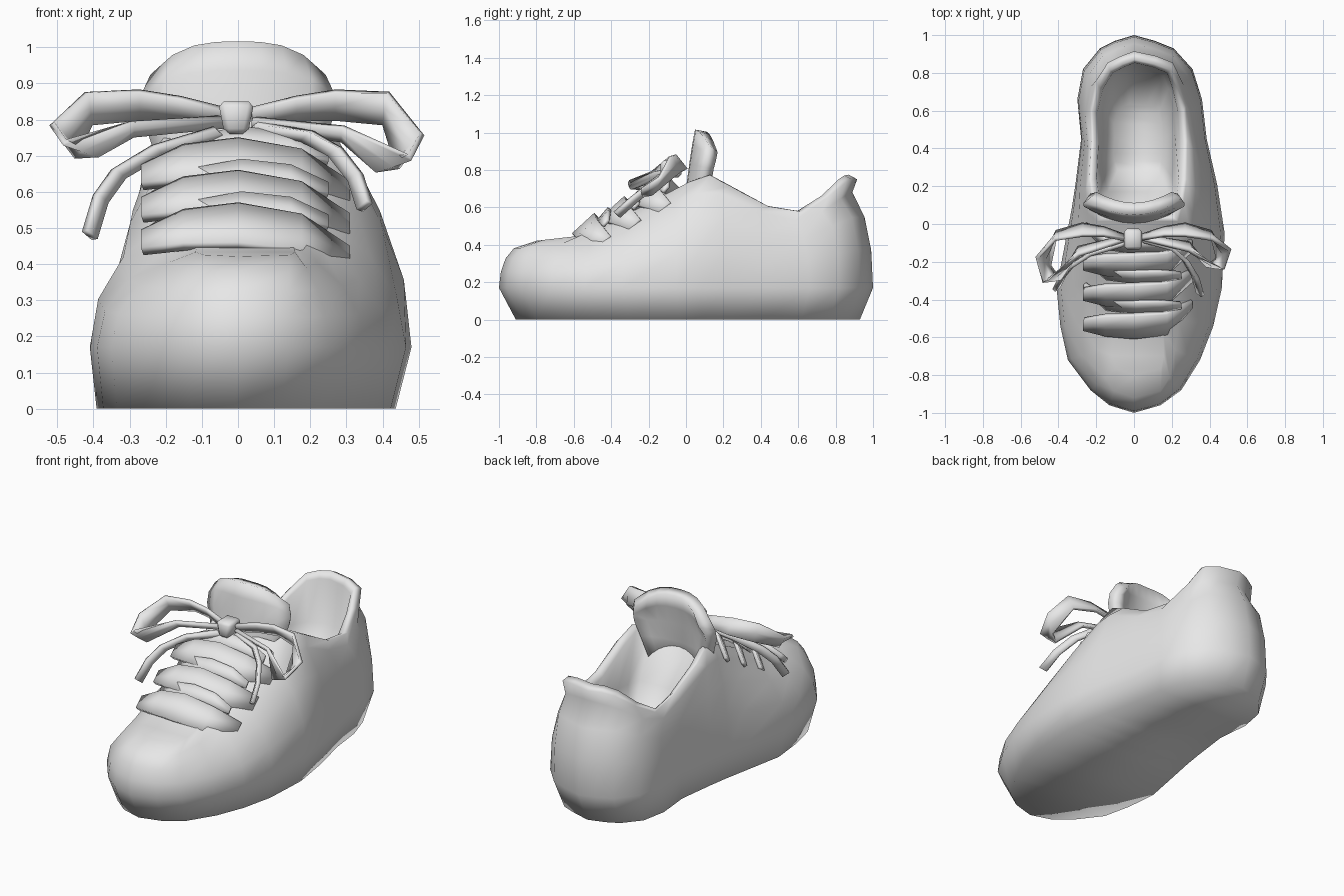
import bpy
import bmesh
from mathutils import Vector

default_cube = bpy.data.objects.get("Cube")
if default_cube:
    bpy.data.objects.remove(default_cube, do_unlink=True)

grey = bpy.data.materials.new("plain grey")
grey.use_nodes = True
grey_colour = (0.8, 0.8, 0.8, 1)
grey.diffuse_color = grey_colour
grey.node_tree.nodes["Principled BSDF"].inputs["Base Color"].default_value = grey_colour


def finish(name, bm, thickness=0):
    """Turn a bmesh into a smooth shaded object, optionally thickened."""
    bmesh.ops.remove_doubles(bm, verts=bm.verts, dist=0.0005)
    bmesh.ops.recalc_face_normals(bm, faces=bm.faces)
    mesh = bpy.data.meshes.new(name)
    bm.to_mesh(mesh)
    bm.free()
    mesh.materials.append(grey)
    part = bpy.data.objects.new(name, mesh)
    bpy.context.collection.objects.link(part)
    bpy.ops.object.select_all(action="DESELECT")
    part.select_set(True)
    bpy.context.view_layer.objects.active = part
    if thickness:
        solid = part.modifiers.new("thickness", "SOLIDIFY")
        solid.thickness = thickness
        solid.offset = 0
        bpy.ops.object.modifier_apply(modifier=solid.name)
    bpy.ops.object.shade_smooth()


def blend(table, y):
    """Read a value from a table of (position, value) pairs."""
    if y <= table[0][0]:
        return table[0][1]
    for (a, va), (b, vb) in zip(table, table[1:]):
        if y <= b:
            return va + (vb - va) * (y - a) / (b - a)
    return table[-1][1]


def grid(bm, rows, closed=False):
    """Join rows of vertices with quads."""
    for low, high in zip(rows, rows[1:]):
        count = len(low)
        for i in range(count if closed else count - 1):
            j = (i + 1) % count
            bm.faces.new((low[i], low[j], high[j], high[i]))


def bridge(bm, right, left):
    """Fill between two edges that run side by side and may share end points."""
    for i in range(len(right) - 1):
        corners = [right[i], right[i + 1], left[i + 1], left[i]]
        bm.faces.new(list(dict.fromkeys(corners)))


# Shoe outline at its widest: position along the length, right and left edge
outline = [
    (-0.96, -0.13, 0.14), (-0.88, -0.23, 0.25), (-0.72, -0.35, 0.35),
    (-0.54, -0.39, 0.42), (-0.34, -0.41, 0.465), (-0.05, -0.355, 0.48),
    (0.08, -0.33, 0.46), (0.21, -0.31, 0.44), (0.45, -0.28, 0.385),
    (0.66, -0.3, 0.36), (0.82, -0.27, 0.31), (0.93, -0.18, 0.21),
    (0.97, -0.1, 0.11)]
plan = [(0, -1)] + [(r, y) for y, l, r in outline] + [(0, 1)]
plan += [(l, y) for y, l, r in reversed(outline)]
heel_tip = len(outline) + 1
throat = 6

# Height of the upper and half width of its top edge along the length
crest = [(-0.9, 0.41), (-0.55, 0.45), (-0.3, 0.57), (0, 0.73), (0.13, 0.77),
         (0.28, 0.69), (0.44, 0.605), (0.5, 0.59), (0.62, 0.575), (0.69, 0.6),
         (0.77, 0.665), (0.85, 0.73), (0.89, 0.75), (0.92, 0.75)]
top_width = [(-0.8, 0.14), (-0.4, 0.13), (-0.2, 0.16), (0.04, 0.22), (0.15, 0.25),
             (0.3, 0.265), (0.6, 0.26), (0.78, 0.215)]
middle = 0.02

# Shoe body: rings from the sole up to the collar
# (height share, inward share, toe end, heel end)
levels = [(0, 0, -1, 1), (0.35, 0.08, -0.99, 0.99), (0.65, 0.32, -0.965, 0.955),
          (0.88, 0.68, -0.92, 0.89), (1, 1, -0.8, 0.915)]
body = bmesh.new()
rings = [[body.verts.new((x * 0.93 - 0.01, y * 0.92 + 0.01, 0)) for x, y in plan]]
for rise, inward, toe, heel in levels:
    ring = []
    for x, y in plan:
        along = toe + (y + 1) / 2 * (heel - toe)
        edge = min(abs(x) * 0.88, blend(top_width, along))
        edge = 0 if x == 0 else middle + (edge if x > 0 else -edge)
        height = 0.17 + (blend(crest, along) - 0.17) * rise
        ring.append(body.verts.new((x + (edge - x) * inward, along, height)))
    rings.append(ring)
grid(body, rings, closed=True)
sole, rim = rings[0], rings[-1]
bridge(body, sole[:heel_tip + 1], [sole[0]] + sole[:heel_tip - 1:-1])

# Vamp: closed top in front of the opening
bridge(body, rim[:throat + 1], [rim[0]] + rim[:-throat - 1:-1])

# Lining: the collar rolls inward and slopes down to the insole
# (width share, length share, shift, fixed height)
opening = rim[throat:len(rim) - throat + 1]
loops = [opening]
for wide, long, shift, height in [(0.94, 0.94, 0.01, None), (0.84, 0.9, 0.03, None),
                                  (0.74, 0.73, 0.16, 0.48), (0.5, 0.4, 0.28, 0.27)]:
    loop = []
    for v in opening:
        x = middle + (v.co.x - middle) * wide
        roll = max(0.005, (v.co.y - 0.75) * 0.15) if wide > 0.9 else -0.02
        loop.append(body.verts.new((x, v.co.y * long + shift, height or v.co.z + roll)))
    loops.append(loop)
grid(body, loops, closed=True)
insole = loops[-1]
half = len(insole) // 2
bridge(body, insole[:half + 1], insole[:half - 1:-1])
finish("shoe_body", body)

# Tongue: curved flap standing in front of the opening
tongue = bmesh.new()
rows = []
for y, z, width, drop in [(-0.01, 0.5, 0.16, 0), (0.035, 0.72, 0.22, 0),
                          (0.05, 0.83, 0.25, 0.02), (0.065, 0.93, 0.25, 0.07),
                          (0.08, 1.01, 0.22, 0.1)]:
    spread = [i / 4 for i in range(-4, 5)]
    rows.append([tongue.verts.new((u * width, y + 0.07 * u * u, z - drop * abs(u) ** 3))
                 for u in spread])
grid(tongue, rows)
finish("tongue", tongue, 0.065)


def ribbon(name, stations, thickness=0.02):
    """Flat strip through stations of (centre, half width vector)."""
    bm = bmesh.new()
    rows = []
    for centre, across in stations:
        centre, across = Vector(centre), Vector(across)
        rows.append([bm.verts.new(centre + across * s) for s in (-1, 0, 1)])
    grid(bm, rows)
    finish(name, bm, thickness)


# Lace bands across the vamp, with narrower crossing bands beneath
band = [(-0.265, -0.53, 0.46, 0.45), (-0.15, -0.535, 0.495, 0.85), (0, -0.54, 0.505, 1),
        (0.17, -0.525, 0.48, 0.9), (0.3, -0.43, 0.415, 0.5)]
for k in range(3):
    move = Vector((0, 0.16 * k, 0.09 * k))
    ribbon(f"lace_band_{k + 1}",
           [(Vector((x, y, z)) + move, (0, 0.06 * w, 0.055 * w)) for x, y, z, w in band],
           0.03)
    move += Vector((0.01, 0.1, 0.055))
    ribbon(f"lace_cross_{k + 1}",
           [(Vector((-x * 0.9, y, z)) + move, (0, 0.03 * w, 0.035 * w))
            for x, y, z, w in band])

# Bow loops: the second is a mirrored copy that reaches further forward
bow = [((0.04, -0.07, 0.81), (0, -0.01, 0.02)), ((0.16, -0.04, 0.83), (0, -0.02, 0.03)),
       ((0.27, -0.03, 0.84), (0, -0.03, 0.038)), ((0.41, -0.06, 0.83), (0.005, -0.02, 0.045)),
       ((0.475, -0.16, 0.715), (0.035, 0.02, 0.045)),
       ((0.43, -0.23, 0.675), (0.045, -0.01, 0.02)),
       ((0.29, -0.12, 0.76), (0, -0.02, 0.02)), ((0.04, -0.07, 0.79), (0, -0.01, 0.012))]
ribbon("bow_loop_left", bow)
ribbon("bow_loop_right", [((-x * 1.01, y + 0.4 * min(0, y + 0.06), z + max(0, 0.8 - z) / 3),
                           (-a, b, c)) for (x, y, z), (a, b, c) in bow])

# Loose lace ends
ends = {
    "lace_end_left": [(0.04, -0.08, 0.78), (0.19, -0.12, 0.755), (0.27, -0.19, 0.71),
                      (0.325, -0.28, 0.64), (0.35, -0.37, 0.56)],
    "lace_end_right": [(-0.05, -0.1, 0.765), (-0.22, -0.15, 0.715), (-0.33, -0.22, 0.65),
                       (-0.38, -0.28, 0.58), (-0.41, -0.34, 0.48)]}
for name, path in ends.items():
    side = 1 if path[0][0] > 0 else -1
    ribbon(name, [(p, (0.014 * side, -0.012, 0.012)) for p in path], 0.022)

# Knot: a tapered block
knot = bmesh.new()
bmesh.ops.create_cube(knot, size=1)
for v in knot.verts:
    taper = 0.1 if v.co.z > 0 else 0.065
    v.co = Vector((v.co.x * taper - 0.005, v.co.y * 0.11 - 0.08, v.co.z * 0.09 + 0.805))
bmesh.ops.bevel(knot, geom=knot.edges[:], offset=0.015, segments=1, affect="EDGES")
finish("bow_knot", knot)
